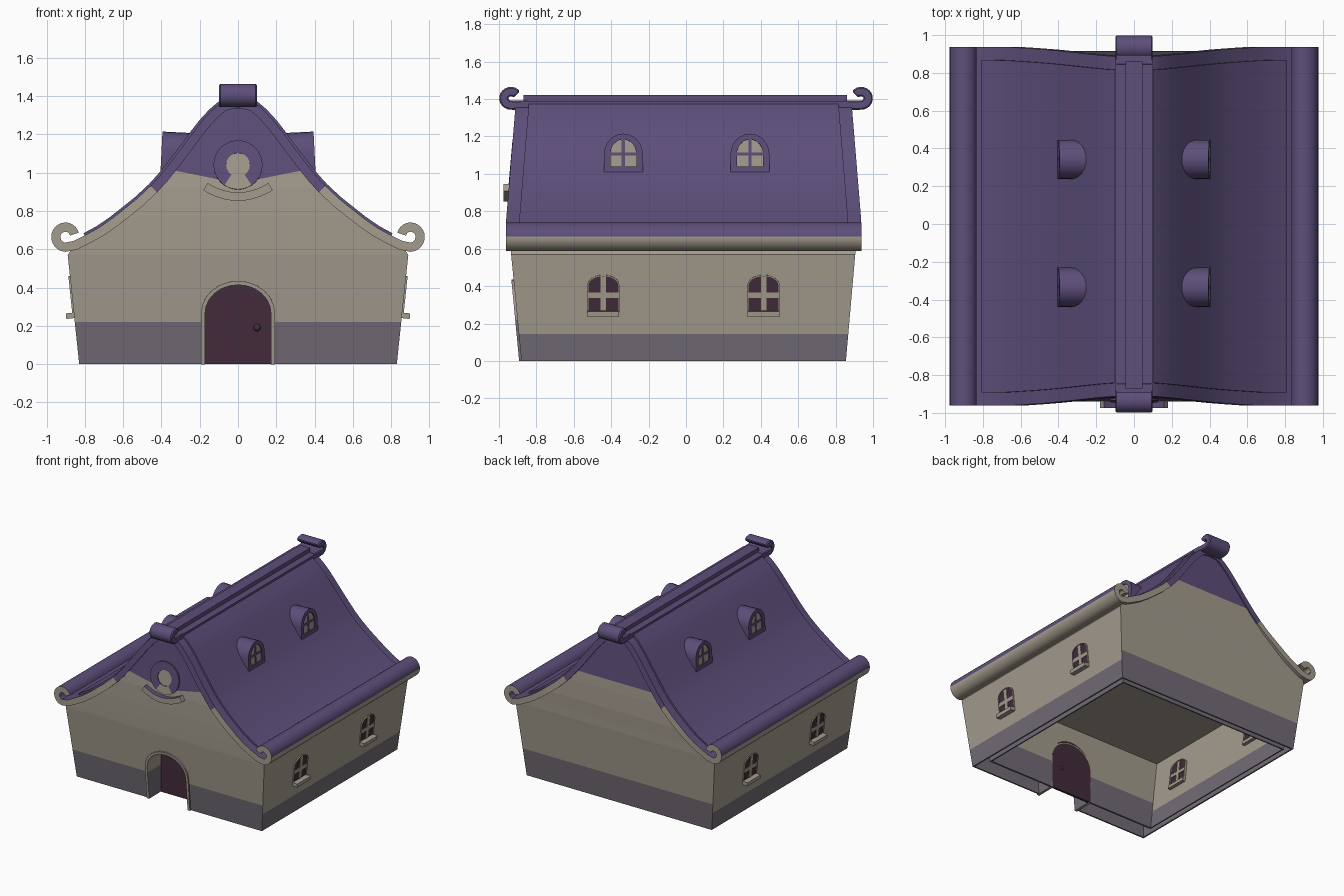
import bpy, bmesh, math
from mathutils import Vector, Matrix

if "Cube" in bpy.data.objects:
    bpy.data.objects.remove(bpy.data.objects["Cube"])


def material(name, rgb):
    m = bpy.data.materials.new(name)
    m.use_nodes = True
    m.diffuse_color = (*rgb, 1)
    m.node_tree.nodes["Principled BSDF"].inputs["Base Color"].default_value = (*rgb, 1)
    return m


PLASTER = material("beige plaster", (0.37, 0.33, 0.27))
PURPLE = material("purple tile", (0.11, 0.077, 0.195))
STONE = material("grey stone", (0.17, 0.15, 0.18))
DARK = material("dark plum", (0.054, 0.024, 0.042))


def finish(name, bm, mats, rule=None, smooth=False):
    """Turn a bmesh into an object, colouring faces by a rule(center, normal)."""
    bmesh.ops.recalc_face_normals(bm, faces=bm.faces)
    bm.normal_update()
    if rule:
        for f in bm.faces:
            f.material_index = rule(f.calc_center_median(), f.normal)
    me = bpy.data.meshes.new(name)
    bm.to_mesh(me)
    bm.free()
    ob = bpy.data.objects.new(name, me)
    bpy.context.collection.objects.link(ob)
    for m in mats:
        me.materials.append(m)
    if smooth:
        bpy.ops.object.select_all(action="DESELECT")
        ob.select_set(True)
        bpy.context.view_layer.objects.active = ob
        bpy.ops.object.shade_smooth_by_angle(angle=math.radians(35))
    return ob


def loft(name, rings, mats, closed=False, rule=None, smooth=False):
    """Skin a row of equal rings; cap the ends, or join last to first."""
    bm = bmesh.new()
    rows = [[bm.verts.new(p) for p in r] for r in rings]
    n = len(rows[0])
    for a, b in zip(rows, rows[1:] + rows[:1] if closed else rows[1:]):
        for i in range(n):
            bm.faces.new((a[i], a[(i + 1) % n], b[(i + 1) % n], b[i]))
    if not closed:
        bm.faces.new(rows[0])
        bm.faces.new(rows[-1])
    return finish(name, bm, mats, rule, smooth)


def ribbon(name, path, lo, hi, place, mats, rule=None):
    """Sheet following a 2D path, from offset lo to hi, spanned by place(u, v, end)."""
    rings = []
    for i, p in enumerate(path):
        t = Vector(path[min(i + 1, len(path) - 1)]) - Vector(path[max(i - 1, 0)])
        n = Vector((-t.y, t.x)).normalized()
        a, b = Vector(p) + n * lo, Vector(p) + n * hi
        rings.append([place(*a, 0), place(*a, 1), place(*b, 1), place(*b, 0)])
    return loft(name, rings, mats, rule=rule, smooth=True)


def frame_matrix(origin, u, v, d):
    return Matrix.Translation(origin) @ Matrix((u, v, d)).transposed().to_4x4()


def arch(w, h, rise, base=0.0, n=12):
    arc = [(w / 2 * math.cos(math.pi * i / n), h - rise + rise * math.sin(math.pi * i / n))
           for i in range(n + 1)]
    return [(-w / 2, base), (w / 2, base)] + arc


def circle(r, n=32):
    return [(r * math.cos(2 * math.pi * i / n), r * math.sin(2 * math.pi * i / n)) for i in range(n)]


def at(m, pts, d):
    return [m @ Vector((u, v, d)) for u, v in pts]


def plate(name, m, pts, d0, d1, mat):
    return loft(name, [at(m, pts, d0), at(m, pts, d1)], [mat], smooth=True)


def trim(name, m, outer, inner, d0, d1, mats, rule=None):
    rings = [at(m, outer, d0), at(m, outer, d1), at(m, inner, d1), at(m, inner, d0)]
    return loft(name, rings, mats, closed=True, rule=rule, smooth=True)


def rect(u0, u1, v0, v1):
    return [(u0, v0), (u1, v0), (u1, v1), (u0, v1)]


# Walls: inner room, a gap behind the outer shell, then a solid bell-shaped gable
def wall_ring(z, x, yf, yb):
    return [(-x, yf, z), (x, yf, z), (x, yb, z), (-x, yb, z)]


wall_rows = [(0.57, 0.83, -0.725, 0.845), (0, 0.77, -0.725, 0.795),
             (0, 0.78, -0.74, 0.805), (0.5, 0.834, -0.74, 0.85),
             (0.5, 0.87, -0.916, 0.886), (0, 0.818, -0.868, 0.843),
             (0, 0.83, -0.88, 0.855), (0.57, 0.89, -0.935, 0.905),
             (0.6, 0.87, -0.936, 0.908), (0.67, 0.72, -0.938, 0.91), (0.77, 0.59, -0.94, 0.915),
             (0.92, 0.42, -0.938, 0.912), (1.0, 0.348, -0.932, 0.907), (1.117, 0.262, -0.922, 0.897),
             (1.21, 0.19, -0.914, 0.889), (1.29, 0.12, -0.906, 0.881), (1.335, 0.06, -0.902, 0.877)]
walls = loft("walls", [wall_ring(*r) for r in wall_rows], [PLASTER])

front_wall = frame_matrix((0, -0.88, 0), (1, 0, 0), (0, -0.096, 1), (0, -1, -0.096))
cutter = plate("door_cutter", front_wall, arch(0.36, 0.425, 0.16, -0.1), -0.3, 0.2, PLASTER)
mod = walls.modifiers.new("door_opening", "BOOLEAN")
mod.operation, mod.object, mod.solver = "DIFFERENCE", cutter, "EXACT"
cut = bpy.data.meshes.new_from_object(walls.evaluated_get(bpy.context.evaluated_depsgraph_get()))
bpy.data.objects.remove(cutter)
bpy.data.objects.remove(walls)

bm = bmesh.new()
bm.from_mesh(cut)
bmesh.ops.triangulate(bm, faces=bm.faces)
for z, tilt in ((0.145, 0), (0.22, 0), (1.0, 0), (0.945, -0.2), (0.945, 0.2)):
    bmesh.ops.bisect_plane(bm, geom=bm.verts[:] + bm.edges[:] + bm.faces[:],
                           plane_co=(0, 0, z), plane_no=(tilt, 0, 1))


def wall_colour(c, n):
    if c.z < (0.22 if abs(n.y) > 0.5 or abs(c.x) < 0.3 else 0.145):
        return 2
    limit = 0.945 + 0.2 * abs(c.x) if n.y < 0 else 1.0
    return 1 if abs(n.y) > 0.5 and c.z > limit else 0


finish("walls", bm, [PLASTER, PURPLE, STONE], wall_colour)

# Roof sheet with curled eaves
slope = [(0.075, 1.347), (0.125, 1.305), (0.175, 1.25), (0.22, 1.192), (0.26, 1.138), (0.3, 1.085),
         (0.345, 1.026), (0.39, 0.97), (0.44, 0.915), (0.515, 0.845), (0.59, 0.785), (0.65, 0.738),
         (0.72, 0.69), (0.79, 0.652), (0.85, 0.622)]
curl = []
for i in range(19):
    a = math.radians(-85 + 250 * i / 18)
    r = 0.056 - 0.012 * i / 18
    curl.append((0.899 + r * math.cos(a), 0.667 + r * math.sin(a)))
half = slope + curl


def roof_end(inset):
    def place(x, z, end):
        lean = max(0, z - 0.75) * 0.082
        return (x, 0.937 - inset - lean if end else -0.962 + inset + lean, z)
    return place


def roof_colour(c, n):
    if c.z > 0.925:
        return 1
    return 1 if abs(n.y) < 0.5 and n.z > 0 else 0


full = [(-x, z) for x, z in reversed(half)] + [(0, 1.365)] + half
ribbon("roof", full, -0.025, 0.023, roof_end(0), [PLASTER, PURPLE], roof_colour)

# Raised tile panels
for side, s in (("left", 1), ("right", -1)):
    ribbon("roof_panel_" + side, [(s * x, z) for x, z in slope[:-1]], s * 0.015, s * 0.036,
           roof_end(0.07), [PURPLE])

# Ridge beam and cap
top = frame_matrix((0, 0, 0), (1, 0, 0), (0, 1, 0), (0, 0, 1))
plate("ridge_beam", top, rect(-0.1, 0.1, -0.885, 0.87), 1.31, 1.39, PURPLE)
plate("ridge_cap", top, rect(-0.045, 0.045, -0.87, 0.86), 1.38, 1.422, PURPLE)

# Ridge scrolls at both ends
scroll = [(0.84, 1.367), (0.9, 1.367)]
for i in range(15):
    a = math.radians(-90 + 235 * i / 14)
    scroll.append((0.936 + 0.038 * math.cos(a), 1.404 + 0.036 * math.sin(a)))
for name, s in (("front_scroll", -1), ("back_scroll", 1)):
    ob = ribbon(name, scroll, -0.025, 0.025,
                lambda u, v, e: (0.099 if e else -0.099, s * u, v), [PURPLE])
    bev = ob.modifiers.new("soft_edge", "BEVEL")
    bev.width, bev.segments, bev.limit_method = 0.018, 1, "ANGLE"
    bev.angle_limit = math.radians(50)

# Recessed door, its deep surround and a knob on both sides
recess = frame_matrix((0, -0.735, 0), (1, 0, 0), (0, 0, 1), (0, -1, 0))
plate("door", recess, arch(0.37, 0.425, 0.165), -0.012, 0.008, DARK)
jamb = arch(0.365, 0.425, 0.16)
jamb = [jamb[1], (0.1825, 0.22)] + jamb[2:] + [(-0.1825, 0.22), jamb[0]]
ribbon("door_surround", jamb, -0.011, 0.01,
       lambda u, v, e: front_wall @ Vector((u, v, 0.012)) if e else recess @ Vector((u, v, -0.01)),
       [PLASTER, STONE], lambda c, n: 1 if c.z < 0.22 and abs(n.x) > 0.5 else 0)
bm = bmesh.new()
bmesh.ops.create_uvsphere(bm, u_segments=16, v_segments=8, radius=0.021,
                          matrix=Matrix.Translation((0.1, -0.735, 0.19)))
finish("door_knob", bm, [DARK], smooth=True)

# Gable medallion with a curved ledge below it
medal = frame_matrix((0, -0.928, 1.04), (1, 0, 0), (0, 0.088, 1), (0, -1, 0.088))
trim("medallion_ring", medal, circle(0.128), circle(0.062), -0.02, 0.012, [PLASTER, PURPLE],
     lambda c, n: 1 if c.z > 0.965 else 0)
plate("medallion_disc", medal, circle(0.07), -0.02, 0.006, PLASTER)
ledge = [(0.17 * k / 8, 0.875 + 0.052 * (k / 8) ** 2) for k in range(-8, 9)]
ribbon("medallion_ledge", ledge, -0.022, 0.022, lambda u, v, e: (u, -0.975 if e else -0.92, v),
       [PLASTER, PURPLE], lambda c, n: 1 if n.z > 0.5 else 0)


# Cross-barred windows shared by the walls and the dormers
def window(name, m, w, h, rise, bar, frame, depth, glass, wood):
    plate(name + "_glass", m, arch(w, h, rise), -depth, 0.002, glass)
    trim(name + "_frame", m, arch(w + 2 * frame, h + frame, rise + frame, -frame),
         arch(w, h, rise), -depth - 0.01, 0.008, [wood])
    plate(name + "_mullion", m, rect(-bar / 2, bar / 2, 0, h - 0.002), -depth - 0.006, 0.006, wood)
    plate(name + "_crossbar", m, rect(-w / 2, w / 2, h * 0.46 - bar / 2, h * 0.46 + bar / 2),
          -depth - 0.006, 0.006, wood)


for side, s in (("left", 1), ("right", -1)):
    for end, y_wall, y_roof in (("front", -0.442, -0.335), ("back", 0.415, 0.342)):
        tag = side + "_" + end
        # Wall window and sill
        m = frame_matrix((s * 0.858, y_wall, 0.265), (0, 1, 0), (s * 0.105, 0, 0.995), (s * 0.995, 0, -0.105))
        window("window_" + tag, m, 0.16, 0.19, 0.05, 0.03, 0.006, 0.068, DARK, PLASTER)
        plate("sill_" + tag, m, rect(-0.085, 0.085, -0.025, 0.004), -0.085, 0.042, PLASTER)
        # Dormer
        m = frame_matrix((s * 0.405, y_roof, 1.01), (0, 1, 0), (-s * 0.05, 0, 1), (s, 0, 0.05))
        plate("dormer_" + tag, m, arch(0.208, 0.205, 0.11), -0.2, -0.012, PURPLE)
        trim("dormer_face_" + tag, m, arch(0.208, 0.205, 0.11), arch(0.14, 0.175, 0.08, 0.03),
             -0.02, 0.0, [PURPLE])
        pane = m @ Matrix.Translation((0, 0.03, -0.011))
        window("dormer_window_" + tag, pane, 0.14, 0.145, 0.08, 0.018, 0.004, 0.01, PLASTER, PURPLE)
